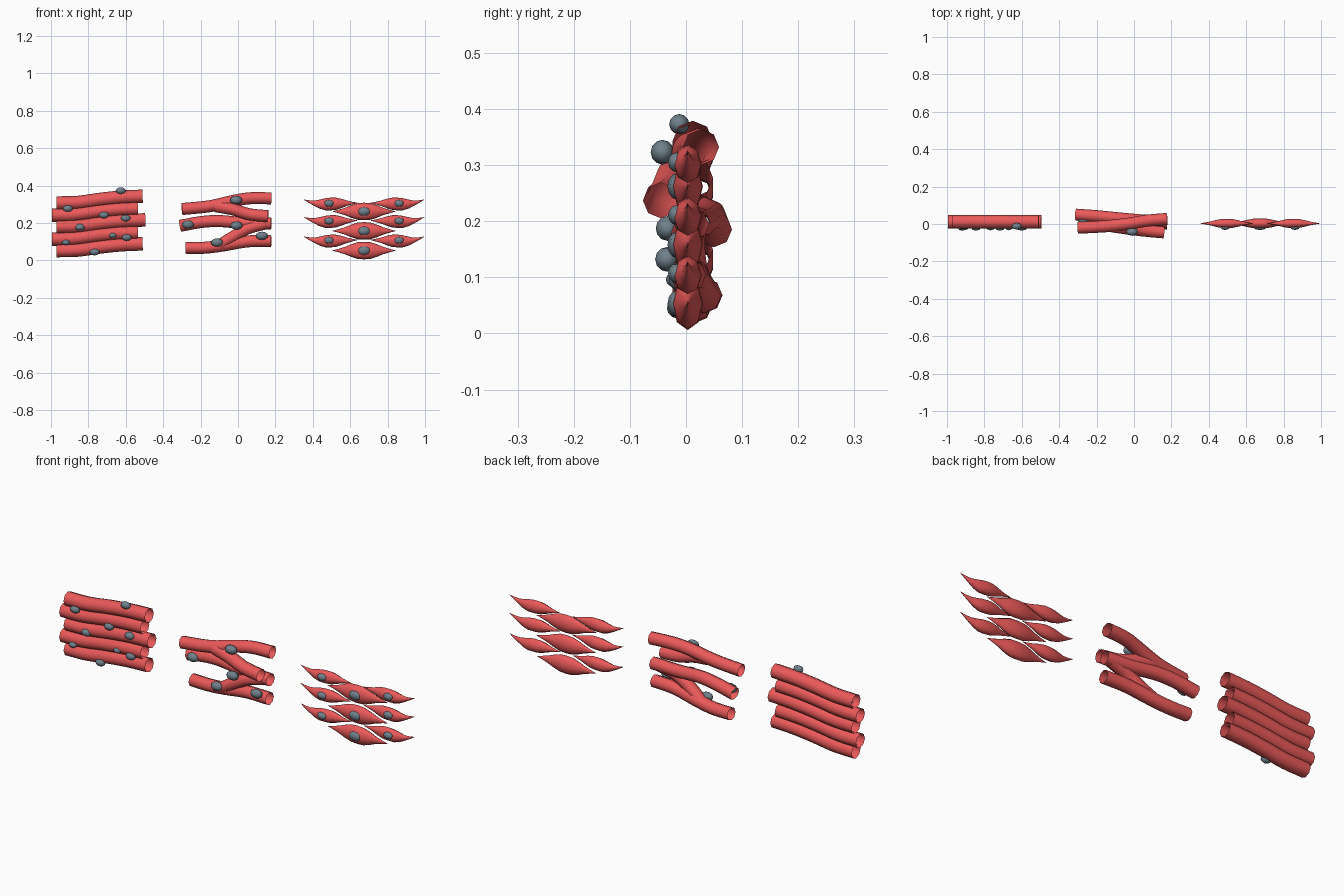
import bpy, bmesh, math
from mathutils import Vector

if "Cube" in bpy.data.objects:
    bpy.data.objects.remove(bpy.data.objects["Cube"])


def material(name, color):
    m = bpy.data.materials.new(name)
    m.diffuse_color = color
    m.use_nodes = True
    m.node_tree.nodes["Principled BSDF"].inputs["Base Color"].default_value = m.diffuse_color
    return m


RED = material("muscle_red", (0.83, 0.10, 0.10, 1))
GREY = material("nucleus_grey", (0.16, 0.22, 0.26, 1))


def finish(name, bm, mat):
    bmesh.ops.recalc_face_normals(bm, faces=bm.faces)
    me = bpy.data.meshes.new(name)
    bm.to_mesh(me)
    bm.free()
    me.materials.append(mat)
    for p in me.polygons:
        p.use_smooth = True
    ob = bpy.data.objects.new(name, me)
    bpy.context.collection.objects.link(ob)
    return ob


def smooth_path(pts, steps=3):
    """Catmull-Rom interpolation through the given points."""
    pts = [Vector(p) for p in pts]
    ext = [2 * pts[0] - pts[1]] + pts + [2 * pts[-1] - pts[-2]]
    out = []
    for i in range(1, len(ext) - 2):
        a, b, c, d = ext[i - 1:i + 3]
        for k in range(steps):
            t = k / steps
            out.append(0.5 * (2 * b + (c - a) * t + (2 * a - 5 * b + 4 * c - d) * t ** 2
                              + (3 * b - a - 3 * c + d) * t ** 3))
    return out + [pts[-1]]


def sweep(name, path, radii, sides=8):
    """Open tube along a path; radii holds a (y, z) half size per point."""
    bm = bmesh.new()
    rings = []
    for i, p in enumerate(path):
        tan = (path[min(i + 1, len(path) - 1)] - path[max(i - 1, 0)]).normalized()
        side = Vector((0, 0, 1)).cross(tan).normalized()
        up = tan.cross(side)
        ry, rz = radii[i]
        angles = [2 * math.pi * k / sides for k in range(sides)]
        rings.append([bm.verts.new(p + side * ry * math.cos(a) + up * rz * math.sin(a))
                      for a in angles])
    for r, s in zip(rings, rings[1:]):
        for k in range(sides):
            n = (k + 1) % sides
            bm.faces.new((r[k], r[n], s[n], s[k]))
    return finish(name, bm, RED)


def tube(name, pts, r):
    path = smooth_path(pts)
    return sweep(name, path, [(r, r)] * len(path))


def nucleus(name, x, y, z, rx, ry, rz):
    bm = bmesh.new()
    bmesh.ops.create_uvsphere(bm, u_segments=8, v_segments=6, radius=1)
    for v in bm.verts:
        v.co = Vector((x + v.co.x * rx, y + v.co.y * ry, z + v.co.z * rz))
    return finish(name, bm, GREY)


# Skeletal muscle: stacked parallel fibres with a gentle rise
RISE = [0, 0.003, 0.019, 0.031, 0.036]
for i, (x0, x1, z) in enumerate([(-0.97, -0.51, 0.307), (-0.995, -0.535, 0.242),
                                 (-0.97, -0.495, 0.181), (-0.995, -0.535, 0.114),
                                 (-0.97, -0.51, 0.053)]):
    pts = [(x0 + (x1 - x0) * k / 4, 0.012, z + RISE[k]) for k in range(5)]
    tube(f"skeletal_fibre_{i + 1}", pts, 0.036)

for i, (x, y, z, s) in enumerate([(-0.627, -0.012, 0.373, 1), (-0.91, -0.016, 0.278, 1),
                                  (-0.717, -0.018, 0.243, 1), (-0.6, -0.018, 0.226, 1),
                                  (-0.845, -0.018, 0.178, 1), (-0.92, -0.018, 0.096, .8),
                                  (-0.67, -0.016, 0.134, .8), (-0.595, -0.016, 0.123, 1),
                                  (-0.767, -0.016, 0.045, 1)]):
    nucleus(f"skeletal_nucleus_{i + 1}", x, y, z, 0.027 * s, 0.018, 0.018 * s)

# Cardiac muscle: three fibres and two slanted branches
tube("cardiac_fibre_top", [(-0.30, -0.02, 0.275), (-0.15, -0.012, 0.29), (-0.02, 0.003, 0.32),
                           (0.07, 0.018, 0.333), (0.177, 0.027, 0.332)], 0.032)
tube("cardiac_fibre_middle", [(-0.31, 0.05, 0.185), (-0.2, 0.042, 0.205), (-0.1, 0.032, 0.211),
                              (0.03, 0.02, 0.2), (0.177, 0.01, 0.198)], 0.032)
tube("cardiac_fibre_bottom", [(-0.28, 0.033, 0.068), (-0.18, 0.03, 0.068), (-0.08, 0.022, 0.08),
                              (0.05, 0.01, 0.102), (0.177, 0.003, 0.105)], 0.032)
tube("cardiac_branch_upper", [(-0.12, -0.012, 0.29), (-0.03, -0.025, 0.274),
                              (0.06, -0.036, 0.247), (0.16, -0.045, 0.237)], 0.032)
tube("cardiac_branch_lower", [(-0.10, 0.02, 0.08), (-0.03, 0.006, 0.125),
                              (0.05, 0.003, 0.17), (0.14, 0.01, 0.195)], 0.031)

for i, (x, y, z) in enumerate([(-0.01, -0.042, 0.323), (-0.267, 0.018, 0.192),
                               (-0.008, -0.033, 0.187), (-0.112, -0.01, 0.096),
                               (0.128, -0.034, 0.132)]):
    nucleus(f"cardiac_nucleus_{i + 1}", x, y, z, 0.033, 0.021, 0.022)

# Smooth muscle: interlocking spindle cells
PROFILE = [0.01, 0.2, 0.42, 0.72, 0.95, 1.0, 0.95, 0.72, 0.42, 0.2, 0.01]
BEND = [0.6, 0.33, 0.12, 0, -0.04, 0, 0.04, 0.08, 0.1, 0.12, 0.15]


def spindle(name, x, z, half, ry, rz, direction=1, bend=0.0):
    n = len(PROFILE) - 1
    path = [Vector((x + direction * half * (1 - 2 * k / n), 0.003, z + bend * BEND[k]))
            for k in range(n + 1)]
    sweep(name, path, [(ry * p, rz * p) for p in PROFILE])


for i, z in enumerate([0.053, 0.158, 0.262]):
    spindle(f"smooth_cell_centre_{i + 1}", 0.674, z, 0.17, 0.027, 0.047)
    nucleus(f"smooth_nucleus_centre_{i + 1}", 0.674, -0.015, z, 0.036, 0.018, 0.024)
for i, z in enumerate([0.104, 0.208, 0.302]):
    for label, d in (("left", -1), ("right", 1)):
        spindle(f"smooth_cell_{label}_{i + 1}", 0.674 + d * 0.178, z, 0.145, 0.025, 0.034,
                d, 0.04)
        nucleus(f"smooth_nucleus_{label}_{i + 1}", 0.674 + d * 0.187, -0.016, z + 0.003,
                0.027, 0.016, 0.018)
